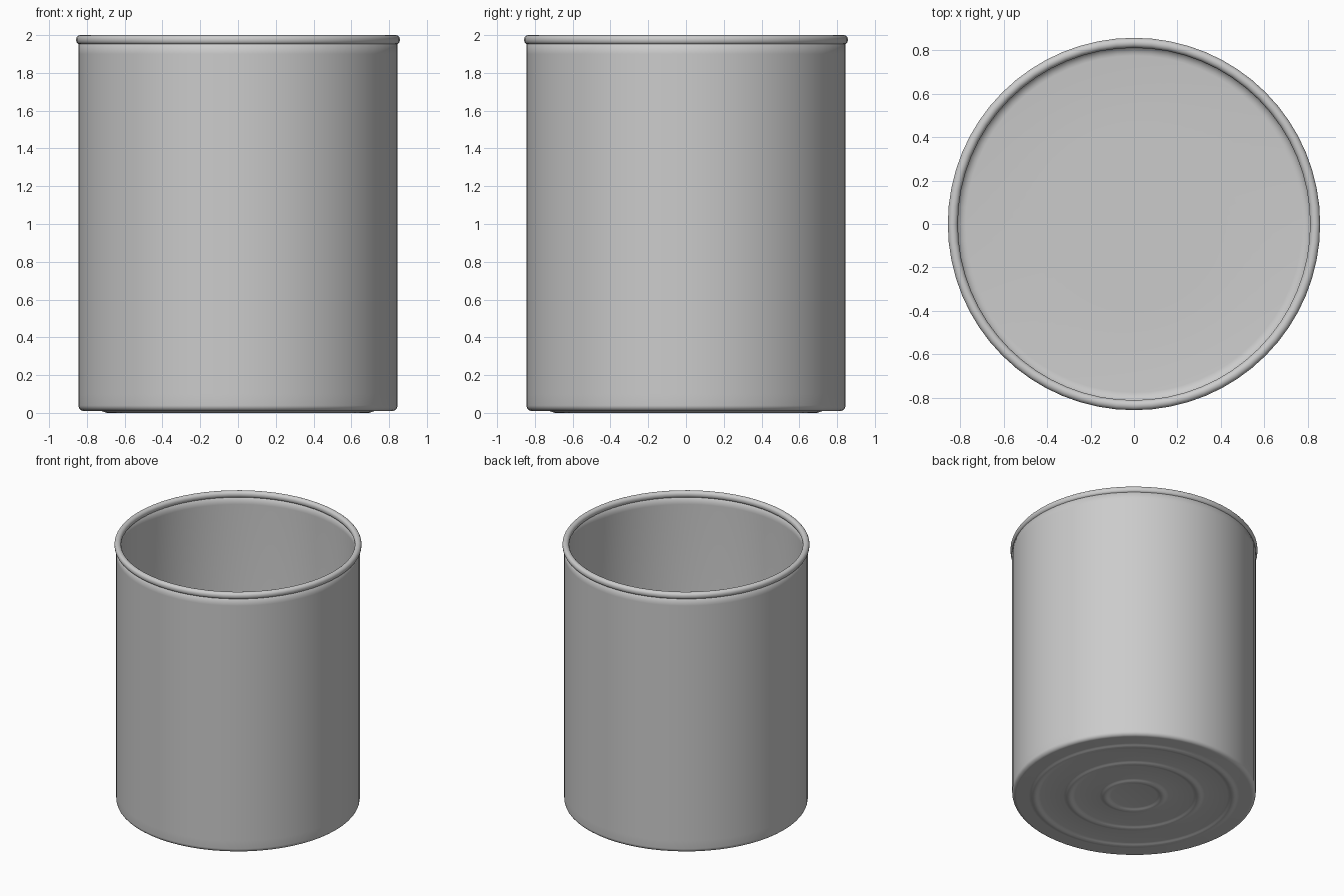
import bpy, bmesh, math

if "Cube" in bpy.data.objects:
    bpy.data.objects.remove(bpy.data.objects["Cube"])

SEGMENTS = 64


def arc(cr, cz, rad, a0, a1, n):
    """Points of an arc in the (radius, height) plane, angles in degrees."""
    return [(cr + rad * math.cos(math.radians(a0 + (a1 - a0) * i / n)),
             cz + rad * math.sin(math.radians(a0 + (a1 - a0) * i / n)))
            for i in range(n + 1)]


def lathe(name, profile, closed=False):
    """Revolve a profile about z; radius-0 points become a single pole."""
    bm = bmesh.new()
    verts = [bm.verts.new((r, 0, z)) for r, z in profile]
    pairs = list(zip(verts, verts[1:])) + ([(verts[-1], verts[0])] if closed else [])
    edges = [bm.edges.new(p) for p in pairs]
    bmesh.ops.spin(bm, geom=verts + edges, cent=(0, 0, 0), axis=(0, 0, 1),
                   angle=2 * math.pi, steps=SEGMENTS, use_duplicate=False)
    bmesh.ops.remove_doubles(bm, verts=bm.verts, dist=1e-5)
    bmesh.ops.recalc_face_normals(bm, faces=bm.faces)
    mesh = bpy.data.meshes.new(name)
    bm.to_mesh(mesh)
    bm.free()
    obj = bpy.data.objects.new(name, mesh)
    bpy.context.collection.objects.link(obj)
    for p in mesh.polygons:
        p.use_smooth = True
    return obj


# Can body: ridged underside, rounded corner, outer wall, inner wall, flat floor
base_z = 0.01
profile = [(0, base_z)]
for ring in (0.2, 0.45, 0.69):
    for i in range(9):
        t = i / 8 * 2 - 1
        dip = 0.01 * (1 + math.cos(math.pi * t)) / 2
        profile.append((ring + 0.04 * t, base_z - dip))
profile += arc(0.815, base_z + 0.03, 0.03, -90, 0, 6)
profile += [(0.845, 0.1), (0.845, 1.9), (0.845, 1.975), (0.822, 1.975), (0.822, 1.9)]
profile += arc(0.775, 0.08, 0.047, 0, -90, 6)
profile += [(0.4, 0.033), (0, 0.033)]
lathe("can_body", profile)

# Rolled rim: rounded bead around the open top
bead = (arc(0.834, 1.977, 0.023, 0, 180, 12)
        + arc(0.834, 1.973, 0.023, 180, 360, 12))
lathe("rolled_rim", bead, closed=True)
